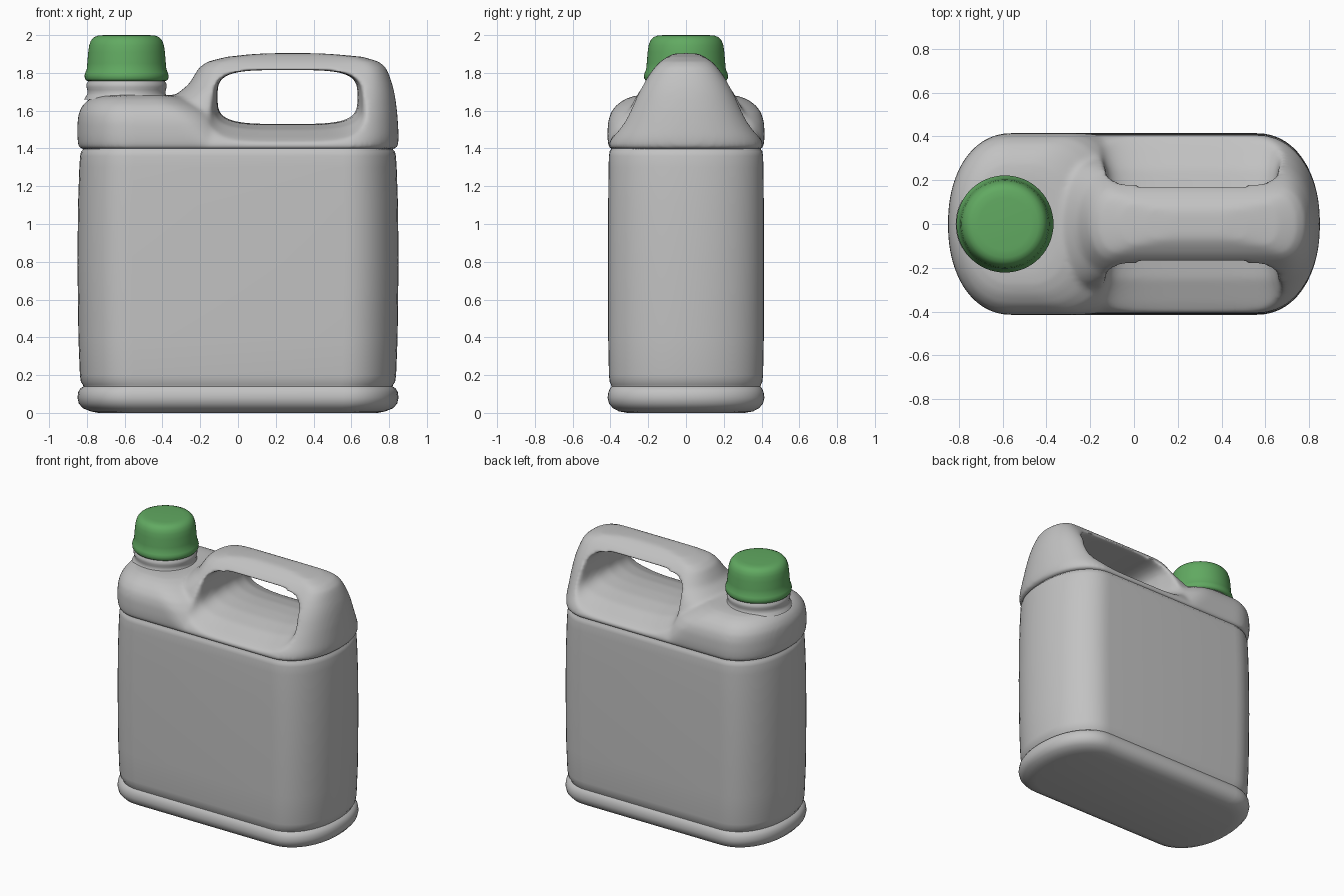
import bpy, bmesh, math
from mathutils import Vector

if "Cube" in bpy.data.objects:
    bpy.data.objects.remove(bpy.data.objects["Cube"])


def material(name, rgb):
    m = bpy.data.materials.new(name)
    m.diffuse_color = (*rgb, 1)
    m.use_nodes = True
    m.node_tree.nodes["Principled BSDF"].inputs["Base Color"].default_value = m.diffuse_color
    return m


grey = material("grey_plastic", (0.54, 0.54, 0.54))
green = material("green_plastic", (0.12, 0.40, 0.12))


def loft(name, rings, mat):
    """Skin a stack of equal-sized closed rings and cap both ends."""
    bm = bmesh.new()
    loops = [[bm.verts.new(p) for p in ring] for ring in rings]
    n = len(loops[0])
    for a, b in zip(loops, loops[1:]):
        for i in range(n):
            j = (i + 1) % n
            bm.faces.new((a[i], a[j], b[j], b[i]))
    bm.faces.new(loops[0])
    bm.faces.new(loops[-1])
    bmesh.ops.recalc_face_normals(bm, faces=bm.faces)
    me = bpy.data.meshes.new(name)
    bm.to_mesh(me)
    bm.free()
    ob = bpy.data.objects.new(name, me)
    bpy.context.collection.objects.link(ob)
    me.materials.append(mat)
    return ob


def superpoint(t, p):
    c, s = math.cos(t), math.sin(t)
    return (math.copysign(abs(c) ** (2 / p), c), math.copysign(abs(s) ** (2 / p), s))


def outline(z, xl, xr, w, n=28):
    """Flat-sided ring with bulging rounded ends."""
    e = min(0.7 * w, (xr - xl) / 2 - 0.005)
    pts = []
    for side, x0 in ((0, xr - e), (1, xl + e)):
        for i in range(n + 1):
            c, s = superpoint(-math.pi / 2 + math.pi * (i / n + side), 2.15)
            pts.append(Vector((x0 + e * c, w * s, z)))
    return pts


def activate(ob):
    bpy.ops.object.select_all(action='DESELECT')
    ob.select_set(True)
    bpy.context.view_layer.objects.active = ob


def smooth(ob, angle=50):
    activate(ob)
    bpy.ops.object.shade_smooth_by_angle(angle=math.radians(angle))


# Main body with foot bead and grooves: z, half length, half width
body = [(0.0, .74, .31), (.008, .78, .355), (.025, .822, .387), (.05, .843, .408),
        (.08, .85, .415), (.11, .846, .411), (.13, .834, .402), (.14, .818, .394),
        (.15, .822, .397), (.165, .832, .404), (.2, .837, .408), (.4, .845, .412),
        (.8, .85, .413), (1.1, .847, .412), (1.3, .84, .41), (1.36, .836, .408),
        (1.385, .83, .404), (1.395, .82, .396), (1.41, .82, .396)]
smooth(loft("body", [outline(z, -a, a, w) for z, a, w in body], grey))

# Shoulder lump under the spout: z, left, right, half width
lump = [(1.396, -.838, .1, .406), (1.42, -.847, .08, .413), (1.47, -.851, .03, .416),
        (1.54, -.85, -.03, .413), (1.59, -.843, -.08, .398), (1.63, -.822, -.15, .368),
        (1.66, -.79, -.22, .325), (1.677, -.75, -.28, .28), (1.683, -.70, -.33, .23)]
top = loft("shoulder_and_handle", [outline(*r) for r in lump], grey)

# Tapered handle block
block = [(1.396, -.5, .838, .406), (1.42, -.5, .848, .411), (1.46, -.5, .851, .392),
         (1.52, -.46, .848, .35), (1.6, -.4, .842, .302), (1.66, -.36, .834, .272),
         (1.7, -.31, .827, .25), (1.74, -.26, .817, .227), (1.79, -.23, .80, .195),
         (1.83, -.205, .782, .165), (1.86, -.16, .745, .137), (1.885, -.06, .66, .10),
         (1.898, .06, .52, .075), (1.904, .16, .42, .05)]
handle = loft("handle_helper", [outline(*r) for r in block], grey)

# Finger opening, flared outwards: y, left, right, bottom, top
flare = [(.46, -.21, .71, 1.405, 1.815), (.36, -.17, .69, 1.455, 1.815),
         (.25, -.13, .66, 1.50, 1.815), (.12, -.112, .64, 1.525, 1.815)]
flare = flare + [(0, -.108, .632, 1.53, 1.815)] + [(-r[0], *r[1:]) for r in flare[::-1]]
rings = []
for y, xl, xr, zb, zt in flare:
    ring = []
    for i in range(64):
        c, s = superpoint(2 * math.pi * i / 64, 3.8)
        ring.append((((xl + xr) + (xr - xl) * c) / 2, y, ((zb + zt) + (zt - zb) * s) / 2))
    rings.append(ring)
hole = loft("opening_helper", rings, grey)

# Merge, cut, then remesh and relax for soft moulded fillets
for helper, op in ((handle, 'UNION'), (hole, 'DIFFERENCE')):
    helper.hide_render = True
    mod = top.modifiers.new(op, 'BOOLEAN')
    mod.object, mod.operation, mod.solver = helper, op, 'EXACT'
mod = top.modifiers.new("remesh", 'REMESH')
mod.mode, mod.voxel_size = 'VOXEL', 0.013
mod = top.modifiers.new("relax", 'SMOOTH')
mod.factor, mod.iterations = 0.5, 12
activate(top)
for m in list(top.modifiers):
    bpy.ops.object.modifier_apply(modifier=m.name)
for helper in (handle, hole):
    bpy.data.objects.remove(helper)
top.data.materials.clear()
top.data.materials.append(grey)
smooth(top, 80)


# Neck and screw cap, turned round the spout axis
def lathe(name, profile, mat, x=-.59, n=64):
    return loft(name, [[(x + r * math.cos(2 * math.pi * i / n),
                         r * math.sin(2 * math.pi * i / n), z) for i in range(n)]
                       for r, z in profile], mat)


smooth(lathe("neck", [(.225, 1.66), (.212, 1.68), (.206, 1.692), (.208, 1.71), (.212, 1.725),
                      (.212, 1.742), (.205, 1.752), (.2, 1.77)], grey))
smooth(lathe("cap", [(.2, 1.757), (.213, 1.759), (.221, 1.77), (.222, 1.788), (.218, 1.803),
                     (.211, 1.818), (.208, 1.85), (.203, 1.91), (.198, 1.945), (.189, 1.97),
                     (.174, 1.988), (.153, 1.997), (.12, 2.0)], green))
